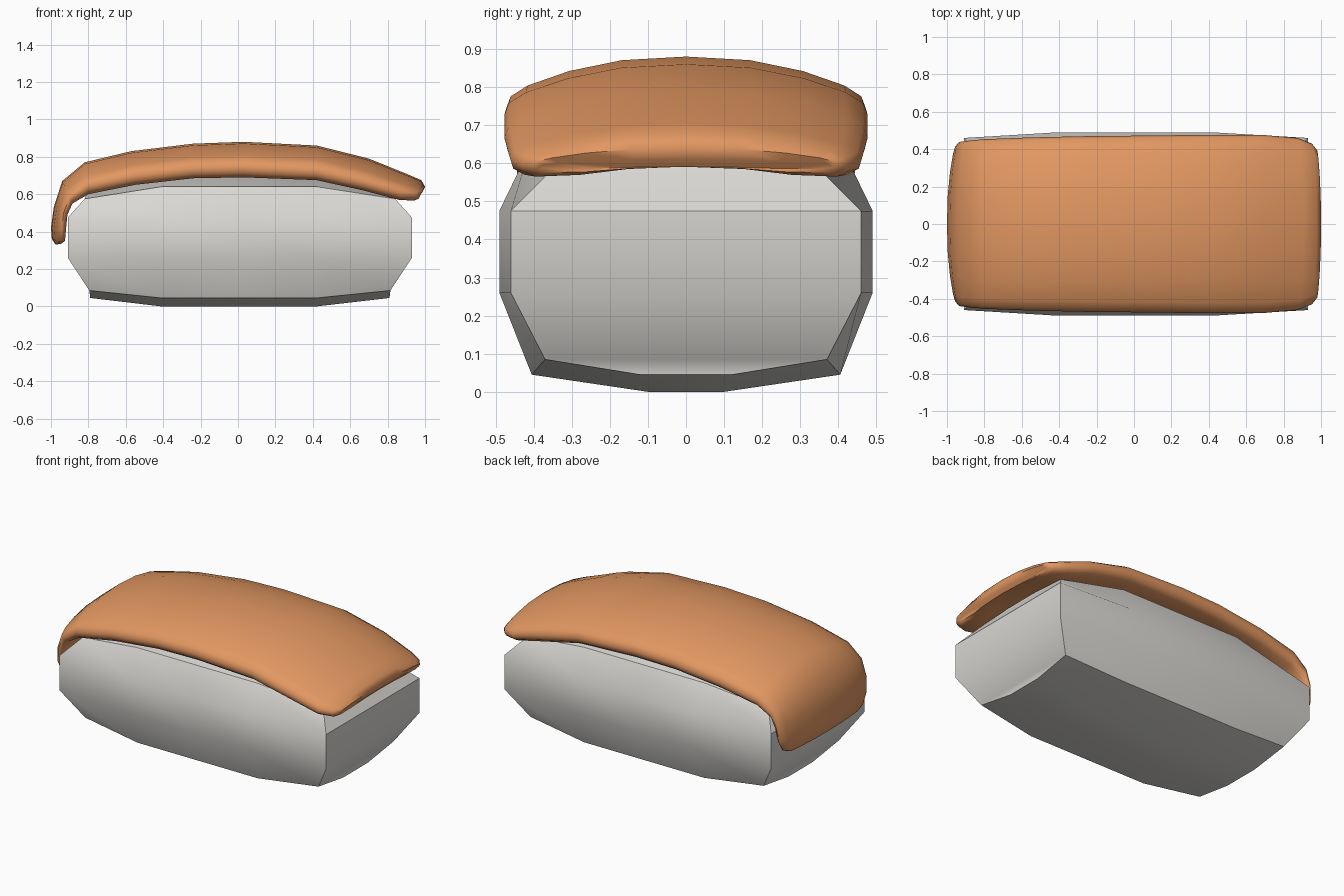
import bpy, bmesh, math

if "Cube" in bpy.data.objects:
    bpy.data.objects.remove(bpy.data.objects["Cube"])


def material(name, rgb):
    m = bpy.data.materials.new(name)
    m.diffuse_color = (*rgb, 1)
    m.use_nodes = True
    m.node_tree.nodes["Principled BSDF"].inputs["Base Color"].default_value = m.diffuse_color
    return m


def loft(name, rings, mat, angle):
    """Skin a list of closed rings (equal point counts) and cap both ends."""
    bm = bmesh.new()
    vr = [[bm.verts.new(p) for p in r] for r in rings]
    n = len(vr[0])
    for a, b in zip(vr, vr[1:]):
        for i in range(n):
            j = (i + 1) % n
            bm.faces.new((a[i], a[j], b[j], b[i]))
    # caps as strips between mirrored points, so curved ends stay clean
    for r in (vr[0], vr[-1]):
        for i in range(n // 2):
            f = [r[i], r[i + 1], r[n - i - 2], r[n - i - 1]]
            f = list(dict.fromkeys(f))
            if len(f) > 2 and not bm.faces.get(f):
                try:
                    bm.faces.new(f)
                except ValueError:
                    pass
            if n - i - 2 <= i + 2:
                break
    bmesh.ops.recalc_face_normals(bm, faces=bm.faces)
    me = bpy.data.meshes.new(name)
    bm.to_mesh(me)
    bm.free()
    me.materials.append(mat)
    ob = bpy.data.objects.new(name, me)
    bpy.context.collection.objects.link(ob)
    bpy.ops.object.select_all(action='DESELECT')
    ob.select_set(True)
    bpy.context.view_layer.objects.active = ob
    bpy.ops.object.shade_smooth_by_angle(angle=math.radians(angle))
    return ob


rice_mat = material("rice_white", (0.70, 0.69, 0.66))
fish_mat = material("fish_orange", (0.76, 0.31, 0.12))

# Rice block: half profiles (y, z) from bottom to top; ends bow in x
mid = [(.10, 0), (.405, .045), (.49, .26), (.49, .475), (.41, .64), (.12, .71)]
end = [(.12, .045), (.37, .085), (.46, .26), (.46, .475), (.36, .575), (.12, .60)]
end_x = [.80, .805, .92, .92, .83, .82]


def rice_ring(profile, xs):
    right = [(x, y, z) for x, (y, z) in zip(xs, profile)]
    return right + [(x, -y, z) for x, y, z in reversed(right)]


rings = [rice_ring(end, [.01 - x for x in end_x])]
rings += [rice_ring(mid, [x] * 6) for x in (-.41, .01, .42)]
rings += [rice_ring(end, [.01 + x for x in end_x])]
loft("rice_block", rings, rice_mat, 40)

# Draped fish slice: section (y, t), t runs from crest (0) to lower rim (1)
section = [(0, 0), (.17, .05), (.31, .2), (.42, .4), (.465, .55), (.477, .72),
           (.47, .88), (.44, 1), (.31, .96), (.17, .82), (0, .76)]
# Stations: crest x, z, lower rim x, z, width factor
stations = [
    (-.975, .33, -.945, .335, .72), (-.995, .36, -.925, .35, .82),
    (-1.0, .42, -.92, .41, .89), (-.985, .53, -.912, .49, .92),
    (-.94, .67, -.885, .55, .93), (-.82, .77, -.80, .60, .95),
    (-.57, .83, -.55, .65, .97), (-.24, .87, -.24, .685, .985),
    (.03, .88, .03, .69, .99), (.42, .86, .42, .675, 1),
    (.70, .79, .67, .62, 1), (.91, .705, .86, .57, .965),
    (.98, .675, .94, .565, .90), (1.0, .64, .965, .575, .84),
    (.985, .61, .965, .585, .80)]


def fish_ring(tx, tz, bx, bz, w):
    half = [(tx + (bx - tx) * t, y * w, tz + (bz - tz) * t) for y, t in section]
    return half + [(x, -y, z) for x, y, z in reversed(half[1:-1])]


def fish_loft():
    rings = []
    for s in stations:
        r = fish_ring(*s)
        rings.append(r)
    ob = loft("fish_slice", rings, fish_mat, 60)
    # close any end left open by the strip caps
    bm = bmesh.new()
    bm.from_mesh(ob.data)
    n = len(rings[0])
    bm.verts.ensure_lookup_table()
    for base in (0, n * (len(rings) - 1)):
        ring = [bm.verts[base + i] for i in range(n)]
        inner = set(ring)
        bmesh.ops.delete(bm, geom=[f for f in bm.faces if set(f.verts) <= inner],
                         context='FACES_ONLY')
        # pair crest side with underside, left and right
        top = [ring[i % n] for i in range(-7, 8)]
        low = [ring[7], ring[8], ring[9], ring[10], ring[11], ring[12], ring[13]]
        up = low[::-1]
        pick = [0, 4, 5, 7, 9, 10, 14]
        for k in range(6):
            f = top[pick[k]:pick[k + 1] + 1] + [low[::-1][k + 1], up[k]]
            f = list(dict.fromkeys(f))
            if len(f) > 2:
                g = bm.faces.new(f)
                g.smooth = True
    bmesh.ops.recalc_face_normals(bm, faces=bm.faces)
    bm.to_mesh(ob.data)
    bm.free()


fish_loft()
